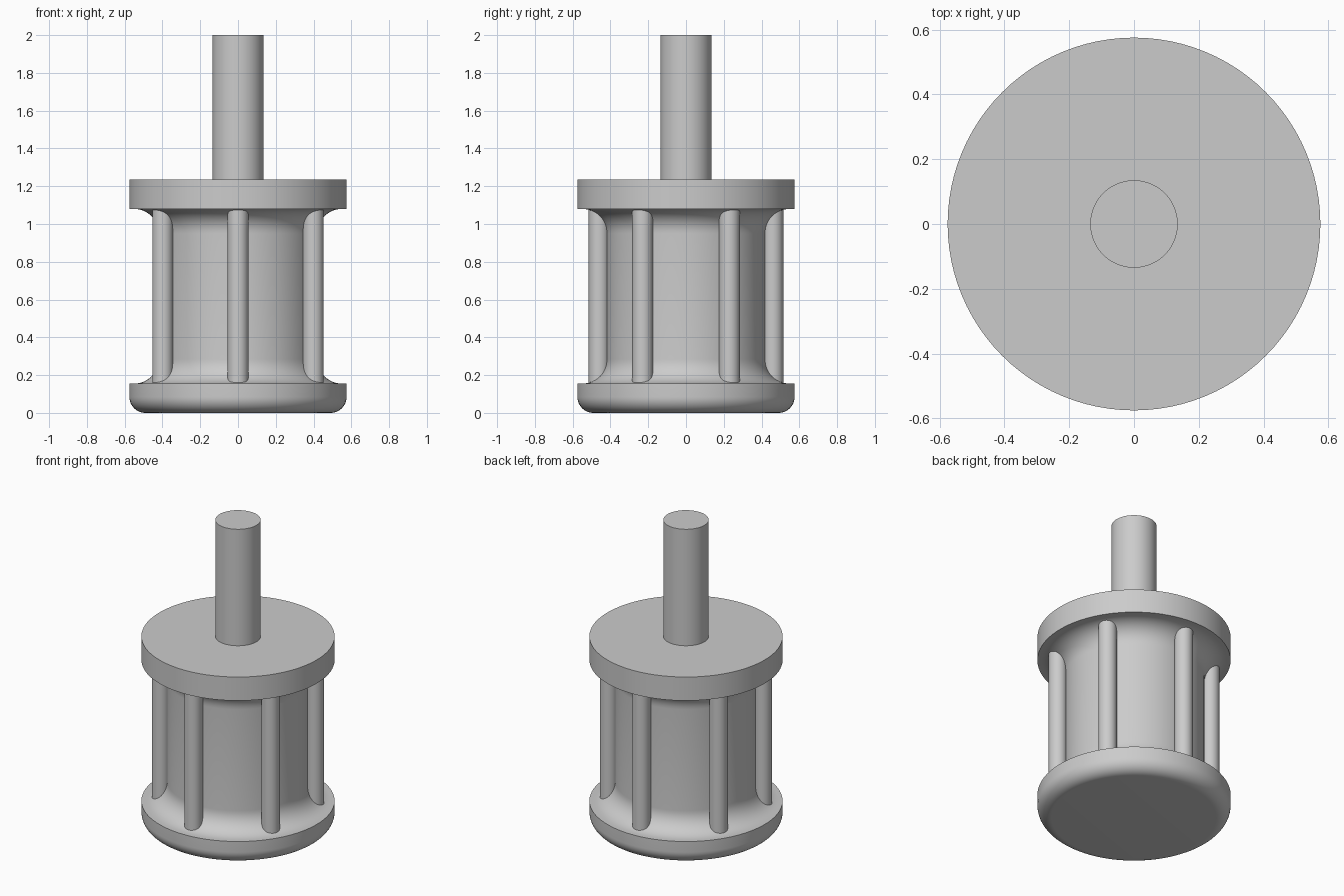
import bpy
import bmesh
from math import sin, cos, pi, radians

cube = bpy.data.objects.get("Cube")
if cube:
    bpy.data.objects.remove(cube, do_unlink=True)

# One plain grey for every part
grey = bpy.data.materials.new("plain grey")
grey.use_nodes = True
COLOUR = (0.6, 0.6, 0.6, 1)
grey.diffuse_color = COLOUR
grey.node_tree.nodes["Principled BSDF"].inputs["Base Color"].default_value = COLOUR

FLANGE_R, CORE_R, SHAFT_R = 0.575, 0.42, 0.135
RIB_R, RIB_RING = 0.055, 0.46
LOW, HIGH, DECK, TOP = 0.155, 1.08, 1.235, 2.0
FILLET, ROUND = 0.13, 0.085


def arc(cx, cz, r, start, end, steps=12):
    angles = [radians(start + (end - start) * i / steps) for i in range(steps + 1)]
    return [(cx + r * cos(a), cz + r * sin(a)) for a in angles]


def revolve(name, profile, segments=96, location=(0, 0, 0)):
    """Spin an (r, z) profile, starting and ending on the axis, around z."""
    bm = bmesh.new()
    verts = [bm.verts.new((r, 0, z)) for r, z in profile]
    edges = [bm.edges.new(pair) for pair in zip(verts, verts[1:])]
    bmesh.ops.spin(bm, geom=verts + edges, cent=(0, 0, 0), axis=(0, 0, 1),
                   angle=2 * pi, steps=segments, use_duplicate=False)
    bmesh.ops.remove_doubles(bm, verts=bm.verts, dist=1e-5)
    bmesh.ops.recalc_face_normals(bm, faces=bm.faces)
    mesh = bpy.data.meshes.new(name)
    bm.to_mesh(mesh)
    bm.free()
    mesh.materials.append(grey)
    obj = bpy.data.objects.new(name, mesh)
    obj.location = location
    bpy.context.collection.objects.link(obj)
    bpy.ops.object.select_all(action="DESELECT")
    obj.select_set(True)
    bpy.context.view_layer.objects.active = obj
    bpy.ops.object.shade_smooth_by_angle(angle=radians(30))
    return obj


# Spool body: rounded base, filleted waist and square-edged top flange
waist = CORE_R + FILLET
body = [(0, 0)]
body += arc(FLANGE_R - ROUND, ROUND, ROUND, -90, 0)
body += [(FLANGE_R, LOW)]
body += arc(waist, LOW + FILLET, FILLET, 270, 180)
body += arc(waist, HIGH - FILLET, FILLET, 180, 90)
body += [(FLANGE_R, HIGH), (FLANGE_R, DECK), (0, DECK)]
revolve("spool_body", body)

# Shaft standing on the top flange
revolve("shaft", [(0, DECK - 0.02), (SHAFT_R, DECK - 0.02), (SHAFT_R, TOP), (0, TOP)], 64)

# Six round ribs around the waist, the first at the front
for i in range(6):
    a = -pi / 2 + i * pi / 3
    revolve(f"rib_{i + 1}",
            [(0, LOW - 0.02), (RIB_R, LOW - 0.02), (RIB_R, HIGH + 0.02), (0, HIGH + 0.02)],
            32, (RIB_RING * cos(a), RIB_RING * sin(a), 0))
